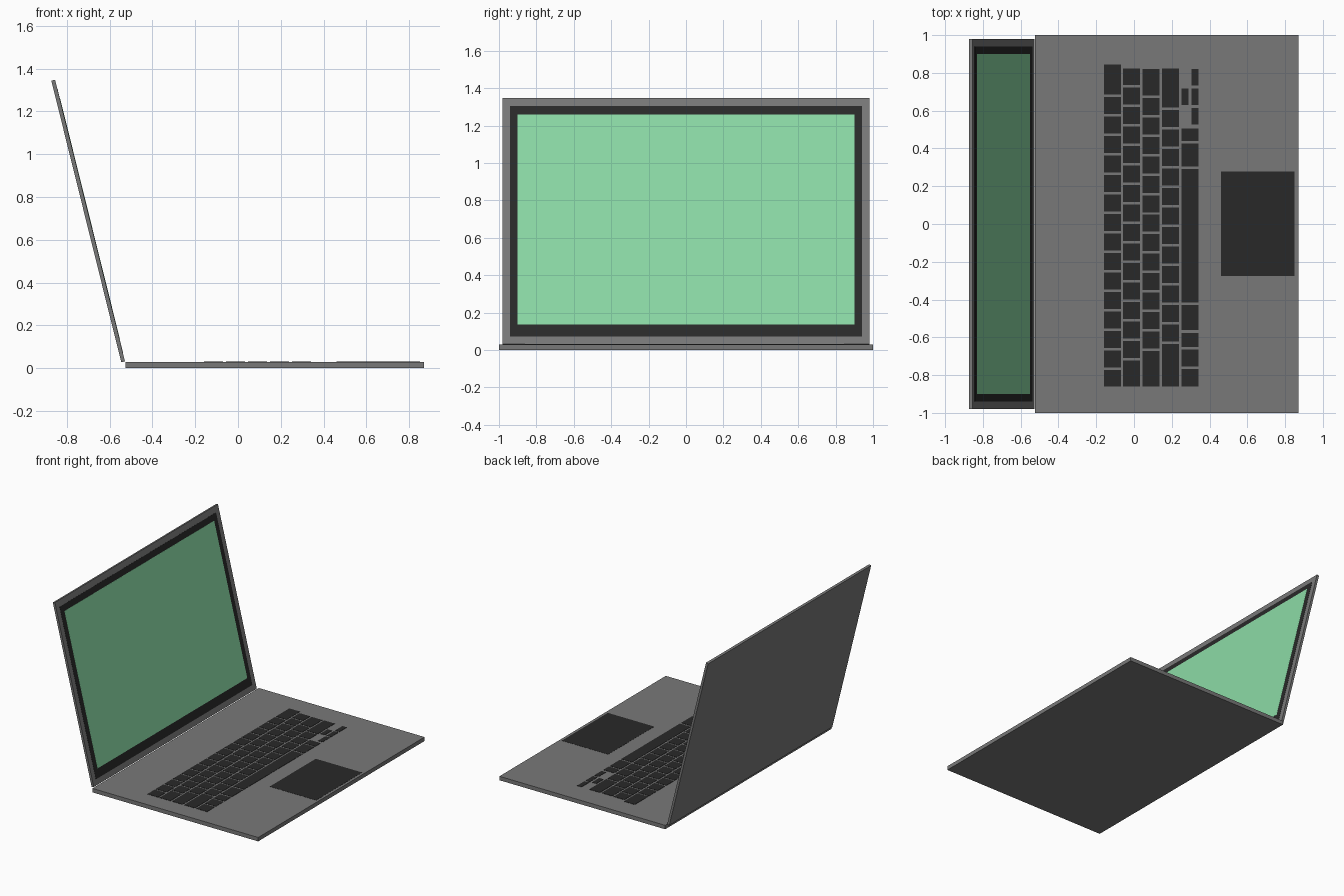
import bpy, bmesh, math
from mathutils import Matrix

if "Cube" in bpy.data.objects:
    bpy.data.objects.remove(bpy.data.objects["Cube"])


def material(name, rgb):
    m = bpy.data.materials.new(name)
    m.diffuse_color = (*rgb, 1)
    m.use_nodes = True
    m.node_tree.nodes["Principled BSDF"].inputs["Base Color"].default_value = m.diffuse_color
    return m


GREY = material("casing_grey", (0.19, 0.19, 0.19))
BLACK = material("matte_black", (0.022, 0.022, 0.022))
GREEN = material("screen_green", (0.26, 0.70, 0.38))


def boxes(name, spans, mat, matrix=Matrix()):
    """One object made of boxes, each given as (x0, x1, y0, y1, z0, z1)."""
    bm = bmesh.new()
    for x0, x1, y0, y1, z0, z1 in spans:
        place = Matrix.Translation(((x0 + x1) / 2, (y0 + y1) / 2, (z0 + z1) / 2))
        size = Matrix.Diagonal((x1 - x0, y1 - y0, z1 - z0, 1))
        bmesh.ops.create_cube(bm, size=1, matrix=matrix @ place @ size)
    mesh = bpy.data.meshes.new(name)
    bm.to_mesh(mesh)
    bm.free()
    mesh.materials.append(mat)
    ob = bpy.data.objects.new(name, mesh)
    bpy.context.collection.objects.link(ob)
    return ob


# Base slab and touchpad
TOP = 0.03
boxes("base", [(-0.525, 0.87, -1, 1, 0, TOP)], GREY)
boxes("touchpad", [(0.46, 0.85, -0.275, 0.278, TOP - 0.005, TOP + 0.001)], BLACK)

# Four regular key rows: far end, end of first key, start of last key, keys between
PITCH, KEY, GAP, NEAR = 0.103, 0.09, 0.013, -0.86
ROWS = [(0.845, 0.685, -0.772, 14),
        (0.822, 0.735, -0.722, 14),
        (0.820, 0.680, -0.672, 13),
        (0.822, 0.617, -0.635, 12)]
Z = (TOP - 0.005, TOP + 0.002)
keys = []
for i, (far, first, last, count) in enumerate(ROWS):
    x0 = -0.16 + i * PITCH
    keys.append((x0, x0 + KEY, first, far, *Z))
    keys.append((x0, x0 + KEY, NEAR, last, *Z))
    step = (first - GAP - (last + GAP) + GAP) / count
    for k in range(count):
        y1 = first - GAP - k * step
        keys.append((x0, x0 + KEY, y1 - step + GAP, y1, *Z))

# Front row with the space bar
x0 = -0.16 + 4 * PITCH
for y0, y1 in [(0.44, 0.505), (0.305, 0.427), (-0.415, 0.29), (-0.562, -0.43),
               (-0.652, -0.577), (-0.755, -0.665), (-0.86, -0.768)]:
    keys.append((x0, x0 + KEY, y0, y1, *Z))

# Half-size arrow keys
for dx, y0 in [(0.053, 0.732), (0, 0.63), (0.053, 0.63), (0.053, 0.527)]:
    keys.append((x0 + dx, x0 + dx + 0.037, y0, y0 + 0.088, *Z))
boxes("keys", keys, BLACK)

# Tilted lid: local z runs up the lid, local x = 0 is its front face
tilt = Matrix.Translation((-0.528, 0, 0.032)) @ Matrix.Rotation(math.radians(-13.95), 4, 'Y')
boxes("lid", [(-0.018, 0, -0.98, 0.98, 0, 1.356)], GREY, tilt)
boxes("screen_bezel", [(-0.005, 0.001, -0.94, 0.94, 0.042, 1.31)], BLACK, tilt)
boxes("screen", [(-0.004, 0.002, -0.90, 0.90, 0.107, 1.264)], GREEN, tilt)
